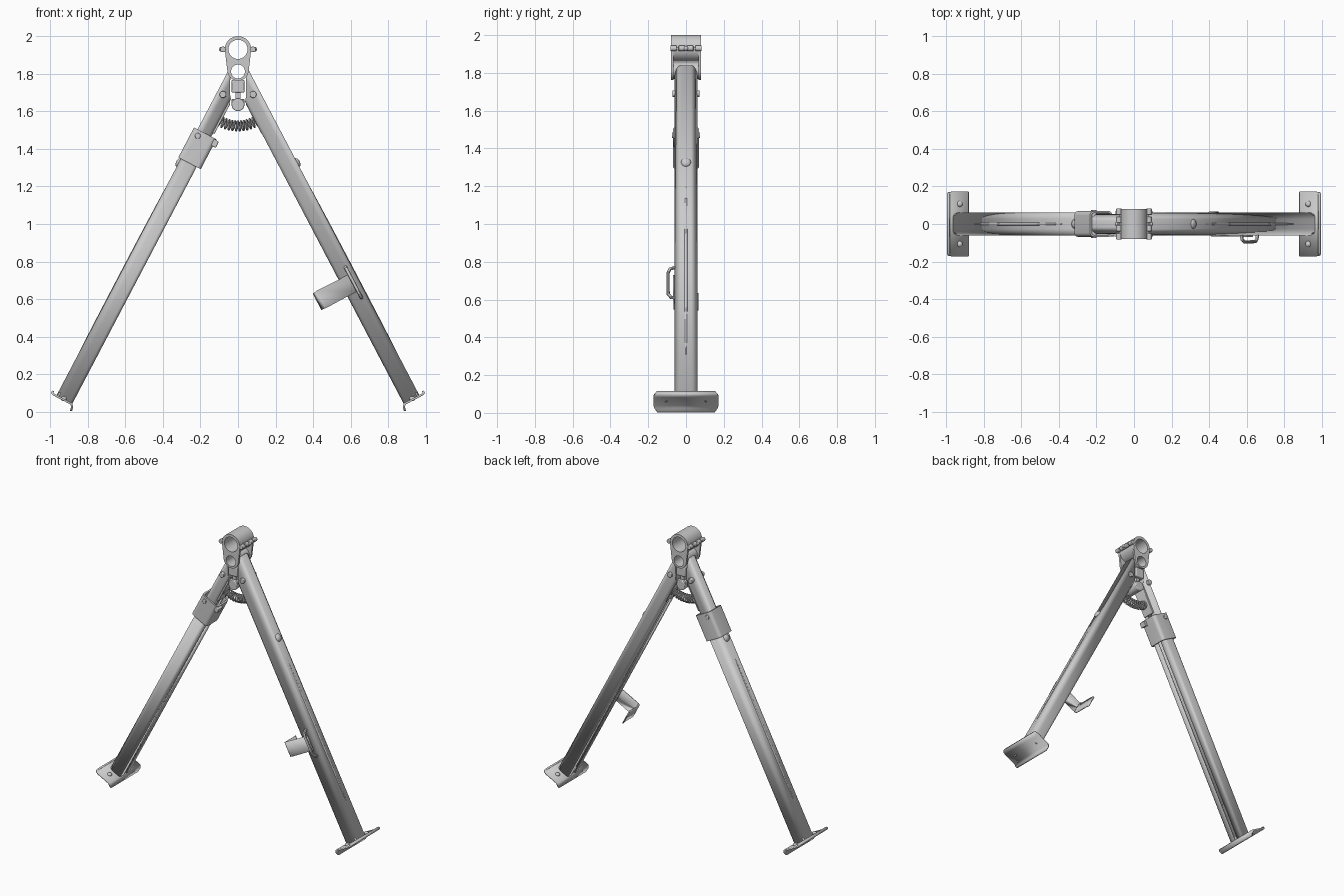
import bpy, bmesh, math
from mathutils import Matrix, Vector

if "Cube" in bpy.data.objects:
    bpy.data.objects.remove(bpy.data.objects["Cube"])

# Leg frame: local x = outward, y = depth, z = up along the leg, origin at the foot
A = math.radians(27.7)
S, C = math.sin(A), math.cos(A)
LEG = Matrix(((C, 0, -S, .918), (0, 1, 0, 0), (S, 0, C, .077), (0, 0, 0, 1)))
WORLD = Matrix.Identity(4)
MIRROR = Matrix.Scale(-1, 4, (1, 0, 0))


def finish(name, bm, frame=WORLD, side=1, cut=False, fill=False, bevel=0, thick=0):
    bm.transform(frame)
    if cut:  # trim the leg top vertically beside the centre
        r = bmesh.ops.bisect_plane(bm, geom=bm.verts[:] + bm.edges[:] + bm.faces[:],
                                   plane_co=(.042, 0, 0), plane_no=(1, 0, 0), clear_inner=True)
        if fill:
            bmesh.ops.holes_fill(bm, edges=[e for e in r['geom_cut'] if isinstance(e, bmesh.types.BMEdge)])
    if side < 0:
        bm.transform(MIRROR)
    bmesh.ops.recalc_face_normals(bm, faces=bm.faces[:])
    me = bpy.data.meshes.new(name)
    bm.to_mesh(me)
    bm.free()
    ob = bpy.data.objects.new(name, me)
    bpy.context.collection.objects.link(ob)
    if thick:
        m = ob.modifiers.new('thickness', 'SOLIDIFY')
        m.thickness, m.offset = thick, 0
    if bevel:
        m = ob.modifiers.new('bevel', 'BEVEL')
        m.width, m.segments, m.limit_method = bevel, 3, 'ANGLE'
    return ob


def box(name, lo, hi, **kw):
    bm = bmesh.new()
    lo, hi = Vector(lo), Vector(hi)
    bmesh.ops.create_cube(bm, size=1, matrix=Matrix.Translation((lo + hi) / 2) @ Matrix.Diagonal((*(hi - lo), 1)))
    return finish(name, bm, **kw)


def cyl(name, c, r, length, axis='Y', **kw):
    bm = bmesh.new()
    rot = {'X': Matrix.Rotation(math.pi / 2, 4, 'Y'), 'Y': Matrix.Rotation(math.pi / 2, 4, 'X'), 'Z': WORLD}[axis]
    bmesh.ops.create_cone(bm, cap_ends=True, segments=24, radius1=r, radius2=r, depth=length,
                          matrix=Matrix.Translation(c) @ rot)
    return finish(name, bm, **kw)


def dome(name, c, scale, **kw):
    bm = bmesh.new()
    bmesh.ops.create_uvsphere(bm, u_segments=20, v_segments=12, radius=1,
                              matrix=Matrix.Translation(c) @ Matrix.Diagonal((*scale, 1)))
    return finish(name, bm, **kw)


def sheet(name, rows, closed=False, **kw):
    # skin two matching rows of points, thickened afterwards
    bm = bmesh.new()
    a, b = [[bm.verts.new(p) for p in row] for row in rows]
    n = len(a)
    for i in range(n if closed else n - 1):
        j = (i + 1) % n
        bm.faces.new((a[i], a[j], b[j], b[i]))
    return finish(name, bm, **kw)


def arc(cx, cy, r, a0, a1, n):
    return [(cx + r * math.cos(math.radians(a0 + (a1 - a0) * i / n)),
             cy + r * math.sin(math.radians(a0 + (a1 - a0) * i / n))) for i in range(n + 1)]


def channel(name, w, d, lip, z0, z1, side, cut):
    # C-section open towards the inside of the stand
    r, q = .03, .012
    half = [(-w, lip)] + arc(-w + q, d - q, q, 180, 90, 4) + arc(w - r, d - r, r, 90, 0, 8)
    path = half + [(x, -y) for x, y in reversed(half)]
    return sheet(name, [[(x, y, z) for x, y in path] for z in (z0, z1)],
                 frame=LEG, side=side, cut=cut, thick=.009)


def curve_obj(name, loops, dims='2D', extrude=0, bevel=0, cyclic=True, res=3):
    cu = bpy.data.curves.new(name, 'CURVE')
    cu.dimensions, cu.extrude, cu.bevel_depth, cu.bevel_resolution = dims, extrude, bevel, res
    cu.use_fill_caps = True
    if dims == '2D':
        cu.fill_mode = 'BOTH'
    for pts in loops:
        s = cu.splines.new('POLY')
        s.points.add(len(pts) - 1)
        for p, co in zip(s.points, pts):
            p.co = (*co, 1) if len(co) == 3 else (*co, 0, 1)
        s.use_cyclic_u = cyclic
    tmp = bpy.data.objects.new(name, cu)
    bpy.context.collection.objects.link(tmp)
    bpy.context.view_layer.update()
    me = bpy.data.meshes.new_from_object(tmp.evaluated_get(bpy.context.evaluated_depsgraph_get()))
    bpy.data.objects.remove(tmp)
    ob = bpy.data.objects.new(name, me)
    bpy.context.collection.objects.link(ob)
    return ob


def xz_plate(name, loops, y, depth):
    ob = curve_obj(name, loops, extrude=depth / 2)
    ob.data.transform(Matrix.Translation((0, y, 0)) @ Matrix.Rotation(math.pi / 2, 4, 'X'))


def circle(z, r):
    return arc(0, z, r, 0, 360, 40)[:-1]


# Collar: barrel, lower tube and two end plates
xz_plate('collar_barrel', [circle(1.93, .07), circle(1.93, .051)], 0, .158)
xz_plate('pivot_tube', [circle(1.812, .044), circle(1.812, .037)], 0, .14)
outline = arc(0, 1.93, .07, -5, 185, 30) + arc(0, 1.82, .057, 190, 350, 24)
for y in (-.072, .072):
    xz_plate('collar_plate', [outline, circle(1.93, .051), circle(1.812, .037)], y, .014)

# Swivel bracket hanging between the legs
box('swivel_head', (-.034, -.062, 1.70), (.034, .062, 1.768), bevel=.006)
cyl('swivel_pin', (0, 0, 1.635), .034, .12, bevel=.005)
box('swivel_block', (-.034, -.055, 1.625), (.034, .055, 1.665), bevel=.005)
box('swivel_stem', (-.014, -.04, 1.65), (.014, .04, 1.72))

# Curved coil spring between the legs
turns, per = 12, 14
pts = []
for i in range(turns * per + 1):
    x = -.105 + .21 * i / (turns * per)
    a = 2 * math.pi * i / per
    slope = math.atan(5.5 * x)
    h = .025 * math.cos(a)
    pts.append((x - h * math.sin(slope), .025 * math.sin(a), 1.522 + 2.75 * x * x + h * math.cos(slope)))
curve_obj('spring', [pts], '3D', bevel=.0055, cyclic=False, res=2)

for s in (1, -1):
    L = dict(frame=LEG, side=s)
    # Hinge knuckles on the collar
    for y in (-.066, -.022, .022, .066):
        cyl('hinge_knuckle', (.08, y, 1.93), .015, .034, side=s, bevel=.004)
    box('hinge_web', (.058, -.075, 1.922), (.08, .075, 1.938), side=s)
    dome('hinge_knob', (.092, 0, 1.93), (.009, .012, .012), side=s)
    # Leg hinge fitting and pin
    box('hinge_fitting', (-.05, -.045, 1.61), (.02, .045, 1.93), cut=True, fill=True, bevel=.004, **L)
    cyl('leg_pin', (.008, 0, 1.817), .018, .142, bevel=.004, **L)
    # Stop rivet and pressed rib on the outer face
    dome('stop_rivet', (.046, 0, 1.387), (.016, .026, .026), **L)
    dome('leg_rib', (.046, 0, .74), (.005, .008, .54), **L)
    # Foot plate with turned lips
    prof = [(.889, .004, .152), (.884, .025, .168), (.887, .042, .172), (.972, .087, .172),
            (.987, .096, .168), (.989, .104, .163), (.983, .111, .155)]
    sheet('foot_plate', [[(x, k * y, z) for x, z, y in prof] for k in (-1, 1)], side=s, thick=.011)
    for y in (-.107, .107):
        dome('foot_rivet', (.928, y, .07), (.016, .016, .012), side=s)
    box('foot_weld', (-.04, -.054, -.018), (.042, .054, .012), bevel=.008, **L)

# Right leg: a single full-length channel
channel('right_leg', .043, .056, .022, -.012, 1.97, 1, True)
# Left leg: lower channel sliding on a slimmer upper channel
channel('left_leg_lower', .043, .056, .014, -.012, 1.45, -1, False)
channel('left_leg_upper', .037, .048, .02, .25, 1.97, -1, True)

# Clamp sleeve on the left leg, with a notch and a slot cut through
rim = []
for cx, cy, a in ((.04, .046, 0), (-.05, .046, 90), (-.05, -.046, 180), (.04, -.046, 270)):
    rim += arc(cx, cy, .017, a, a + 90, 5)
clamp = sheet('height_clamp', [[(x, y, z) for x, y in rim] for z in (1.41, 1.59)],
              closed=True, frame=LEG, side=-1, thick=.011)
cuts = [box('notch_cutter', (-.1, -.09, 1.51), (-.038, .04, 1.545), frame=LEG, side=-1),
        box('slot_cutter', (.016, -.09, 1.445), (.03, -.04, 1.55), frame=LEG, side=-1)]
for c in cuts:
    m = clamp.modifiers.new('cut', 'BOOLEAN')
    m.object, m.operation, m.solver = c, 'DIFFERENCE', 'EXACT'
    c.hide_render = True
bpy.context.view_layer.update()
clamp_mesh = bpy.data.meshes.new_from_object(clamp.evaluated_get(bpy.context.evaluated_depsgraph_get()))
clamp.modifiers.clear()
clamp.data = clamp_mesh
for c in cuts:
    bpy.data.objects.remove(c)
cyl('clamp_pin', (.024, 0, 1.56), .015, .15, frame=LEG, side=-1, bevel=.004)
box('clamp_lug', (-.09, -.066, 1.548), (-.06, -.02, 1.585), frame=LEG, side=-1, bevel=.004)

# Carry hook on the right leg: strip along the front face, turned across at its end
hook = [(.01, -.064), (-.18, -.064)] + arc(-.18, -.049, .015, 270, 180, 5) + [(-.195, .05), (-.2, .066)]
sheet('hook_strip', [[(x, y, z) for x, y in hook] for z in (.632, .732)], frame=LEG, thick=.008)
loop = curve_obj('hook_loop', [[(.016, -.058, .592), (.016, -.08, .596), (.016, -.094, .615), (.016, -.096, .74),
                               (.016, -.085, .765), (.016, -.058, .774)]], '3D', bevel=.009, cyclic=False)
loop.data.transform(LEG)

# Smooth shading with sharp edges kept
bpy.ops.object.select_all(action='DESELECT')
for ob in bpy.context.collection.objects:
    ob.select_set(True)
    bpy.context.view_layer.objects.active = ob
bpy.ops.object.shade_smooth_by_angle(angle=math.radians(35))
